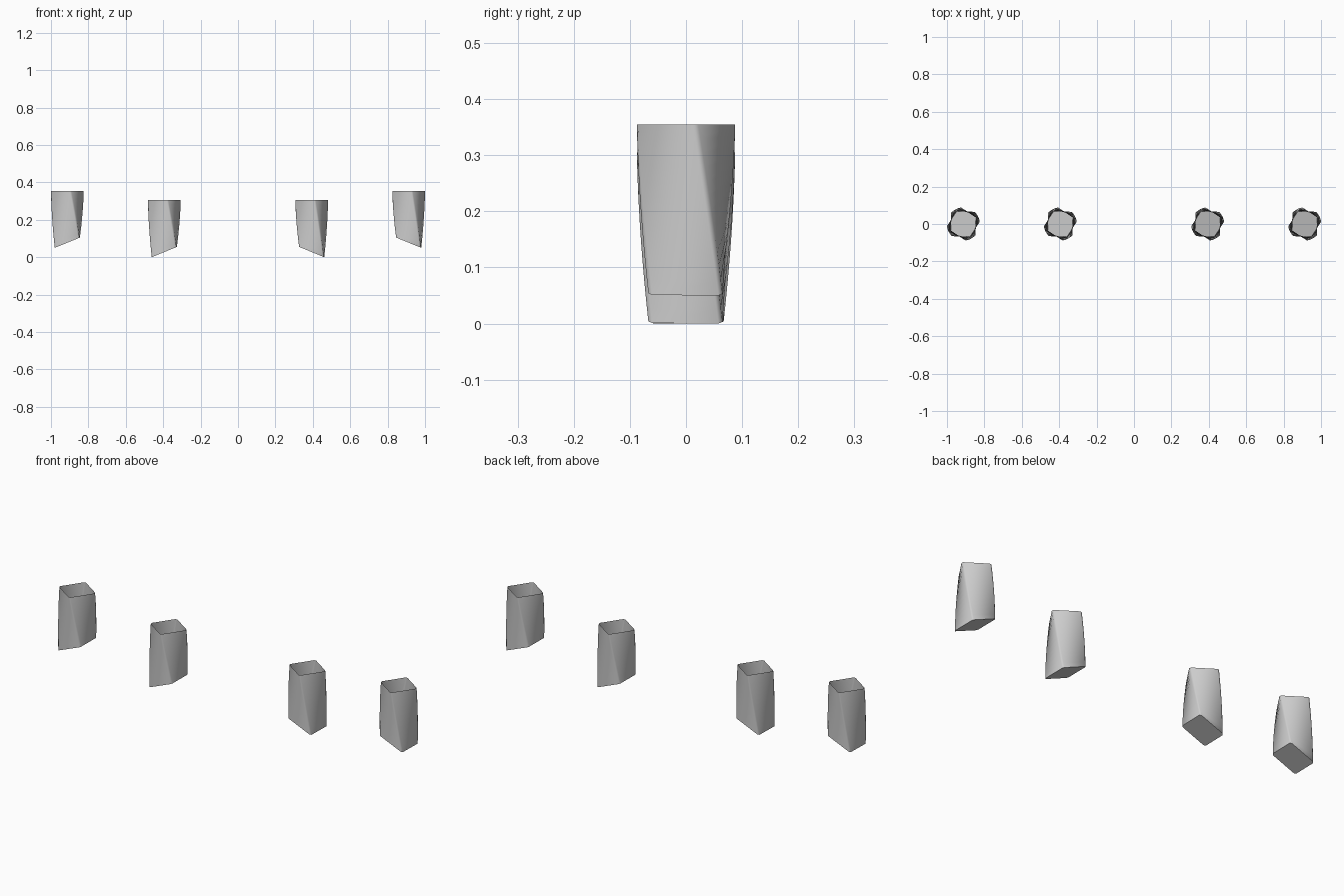
import bpy, bmesh, math

if "Cube" in bpy.data.objects:
    bpy.data.objects.remove(bpy.data.objects["Cube"])

R = 0.0885                      # corner radius of the square section
HALF = math.radians(3.3)        # half angle of each small corner chamfer
TOP, BOTTOM = math.radians(11), math.radians(44)
HEIGHT, RISE = 0.305, 0.055     # full height, rise of the slanted floor
LEVELS = 12


def twisted_cup(name, cx, base):
    out = 1 if cx > 0 else -1   # floor is lowest on the outer side
    floor_half = R * math.cos(BOTTOM - 0.06)
    bm = bmesh.new()
    rings = []
    for i in range(LEVELS + 1):
        t = i / LEVELS
        turn = BOTTOM + (TOP - BOTTOM) * t
        ring = []
        for k in range(4):
            for s in (-HALF, HALF):
                a0 = BOTTOM + k * math.pi / 2 + s
                a = turn + k * math.pi / 2 + s
                # start height on the slanted floor, blended to the level rim
                z0 = RISE / 2 * (1 - out * R * math.cos(a0) / floor_half)
                z0 = max(z0, 0)
                ring.append(bm.verts.new((cx + R * math.cos(a), R * math.sin(a),
                                          base + z0 + (HEIGHT - z0) * t)))
        rings.append(ring)
    # walls
    for lo, hi in zip(rings, rings[1:]):
        for j in range(8):
            n = (j + 1) % 8
            bm.faces.new((lo[j], lo[n], hi[n], hi[j])).smooth = True
    # floor (top stays open)
    bm.faces.new(list(reversed(rings[0])))
    # keep the corner edges and floor rim crisp
    for e in bm.edges:
        if len(e.link_faces) == 2 and e.calc_face_angle(0) > math.radians(20):
            e.smooth = False
    mesh = bpy.data.meshes.new(name)
    bm.to_mesh(mesh)
    bm.free()
    bpy.context.collection.objects.link(bpy.data.objects.new(name, mesh))


# two raised outer cups and two lower inner cups
for side, sx in (("left", -1), ("right", 1)):
    twisted_cup(f"outer_foot_{side}", sx * 0.9125, 0.05)
    twisted_cup(f"inner_foot_{side}", sx * 0.394, 0.0)
